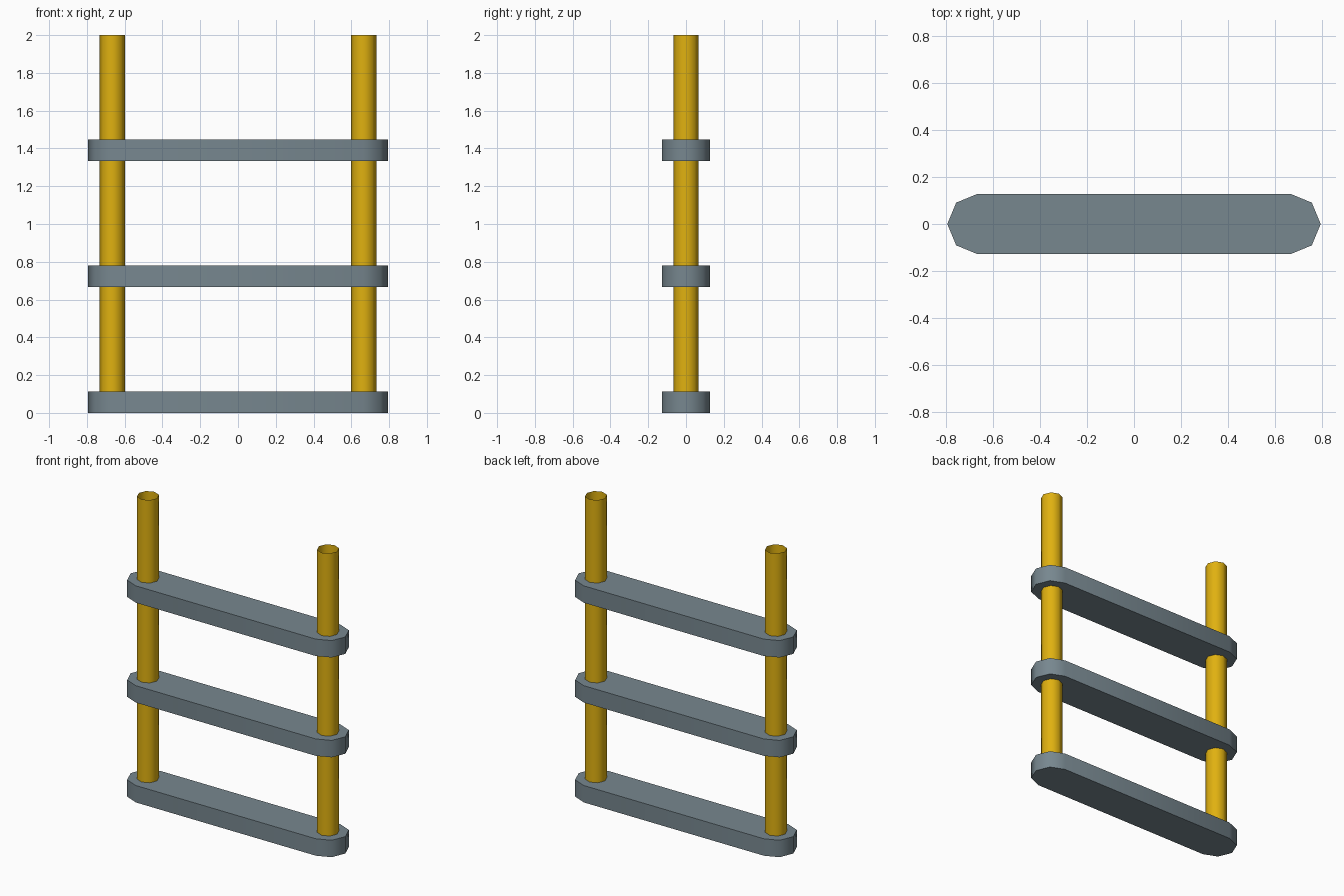
import bpy, bmesh, math

if "Cube" in bpy.data.objects:
    bpy.data.objects.remove(bpy.data.objects["Cube"])

LEVEL = 2 / 3        # height of one ladder level
PLANK_H = 0.113      # plank thickness
POST_X = 0.665       # post centres, also centres of the rounded plank ends
POST_R = 0.067
PLANK_R = 0.128


def srgb(r, g, b):
    def lin(c):
        c /= 255
        return c / 12.92 if c <= 0.04045 else ((c + 0.055) / 1.055) ** 2.4
    return (lin(r), lin(g), lin(b), 1)


def material(name, color):
    m = bpy.data.materials.new(name)
    m.diffuse_color = color
    m.use_nodes = True
    m.node_tree.nodes["Principled BSDF"].inputs["Base Color"].default_value = m.diffuse_color
    return m


grey = material("slate_grey", srgb(119, 135, 143))
yellow = material("safety_yellow", srgb(224, 177, 16))


def extrude_outline(name, outline, z0, z1, mat, capped):
    """Wall around an outline, with optional end caps."""
    bm = bmesh.new()
    low = [bm.verts.new((x, y, z0)) for x, y in outline]
    high = [bm.verts.new((x, y, z1)) for x, y in outline]
    n = len(outline)
    for i in range(n):
        j = (i + 1) % n
        bm.faces.new((low[i], low[j], high[j], high[i]))
    if capped:
        bm.faces.new(high)
        bm.faces.new(low[::-1])
    me = bpy.data.meshes.new(name)
    bm.to_mesh(me)
    bm.free()
    me.materials.append(mat)
    ob = bpy.data.objects.new(name, me)
    bpy.context.collection.objects.link(ob)
    bpy.ops.object.select_all(action='DESELECT')
    ob.select_set(True)
    bpy.context.view_layer.objects.active = ob
    bpy.ops.object.shade_smooth_by_angle(angle=math.radians(60))
    return ob


def arc(cx, r, start, steps, count):
    return [(cx + r * math.cos(start + i * math.pi / 4),
             r * math.sin(start + i * math.pi / 4)) for i in range(count)]


# Plank outline: two half circles of four segments each
plank = arc(POST_X, PLANK_R, -math.pi / 2, 4, 5) + arc(-POST_X, PLANK_R, math.pi / 2, 4, 5)

for level in range(3):
    z = level * LEVEL
    extrude_outline(f"plank_{level + 1}", plank, z, z + PLANK_H, grey, True)
    # Open eight-sided tubes standing on each plank
    for side, sx in (("left", -1), ("right", 1)):
        extrude_outline(f"{side}_post_{level + 1}", arc(sx * POST_X, POST_R, 0, 8, 8),
                        z + PLANK_H, z + LEVEL, yellow, False)
